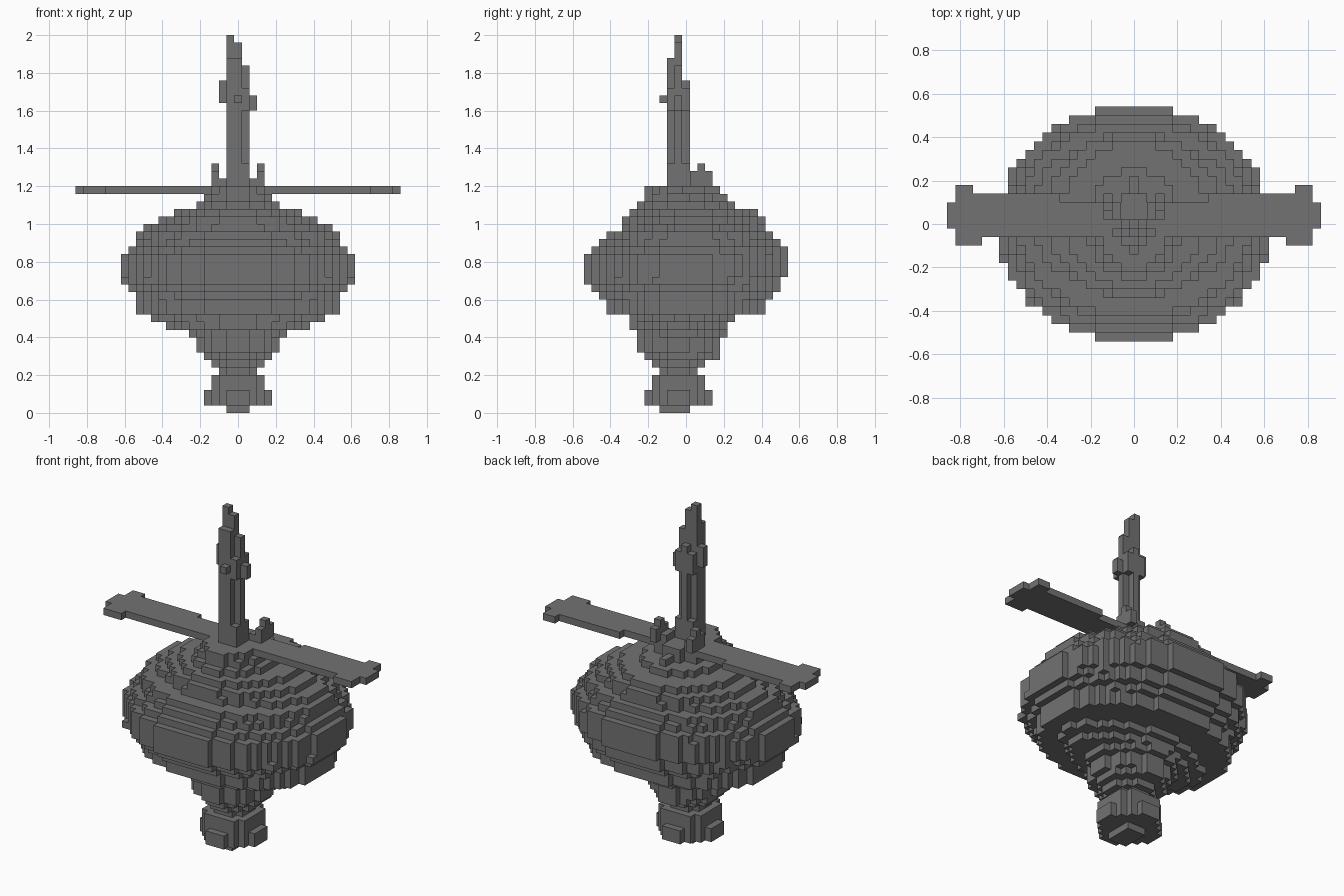
import bpy
from mathutils import Vector

cube = bpy.data.objects.get("Cube")
if cube:
    bpy.data.objects.remove(cube, do_unlink=True)

S = 0.04  # edge length of one block

stone = bpy.data.materials.new("dark grey")
stone.use_nodes = True
GREY = (0.17, 0.17, 0.17, 1)
stone.diffuse_color = GREY
stone.node_tree.nodes["Principled BSDF"].inputs["Base Color"].default_value = GREY


def box(xs, ys, zs):
    """Set of cells in an inclusive block range."""
    return {(x, y, z) for x in range(xs[0], xs[1] + 1)
            for y in range(ys[0], ys[1] + 1) for z in range(zs[0], zs[1] + 1)}


def mirrored(cells):
    return cells | {(-x, y, z) for x, y, z in cells}


def layer(z, half, y0, y1, power):
    """One rounded slice: half-width in x, inclusive range in y."""
    mid, ry, rx = (y0 + y1) / 2, (y1 - y0 + 1) / 2, half + 0.5
    return {(x, y, z) for x in range(-half, half + 1) for y in range(y0, y1 + 1)
            if (abs(x) / rx) ** power + (abs(y - mid) / ry) ** power <= 1}


def build(name, cells):
    """Skin a set of cells, keeping only the outside faces."""
    verts, faces = {}, []
    for cell in sorted(cells):
        for axis in range(3):
            for side in (0, 1):
                near = list(cell)
                near[axis] += 2 * side - 1
                if tuple(near) in cells:
                    continue
                face = []
                for a, b in ((0, 0), (1, 0), (1, 1), (0, 1)):
                    corner = list(cell)
                    corner[axis] += side
                    corner[(axis + 1) % 3] += a
                    corner[(axis + 2) % 3] += b
                    face.append(verts.setdefault(tuple(corner), len(verts)))
                faces.append(face if side else face[::-1])
    points = [Vector((x - 0.5, y - 0.5, z)) * S for x, y, z in verts]
    mesh = bpy.data.meshes.new(name)
    mesh.from_pydata(points, [], faces)
    mesh.materials.append(stone)
    bpy.context.collection.objects.link(bpy.data.objects.new(name, mesh))


# Foot: cross-shaped lobes under a narrower collar
foot = box((-1, 1), (-3, 0), (0, 0))
foot |= box((-4, 4), (-2, 0), (1, 2)) | box((-1, 1), (-5, 3), (1, 2))
foot |= box((-2, 2), (-4, 2), (1, 4)) | box((-3, 3), (-3, 1), (1, 4))
build("foot", foot)

# Bulbous body: half-width, front and back of each slice, from the neck up
slices = [
    (2, -3, 1), (3, -4, 2), (4, -5, 4), (5, -6, 4), (5, -6, 4), (6, -6, 5),
    (9, -7, 5), (11, -7, 6), (13, -10, 10), (13, -10, 10), (13, -11, 11),
    (14, -12, 12), (15, -13, 12), (15, -13, 13), (15, -13, 13), (15, -13, 13),
    (14, -12, 13), (13, -11, 12), (13, -10, 11), (12, -8, 10), (10, -8, 10),
    (8, -7, 9), (5, -6, 6), (4, -5, 3), (3, -5, 3),
]
body = set()
for i, (half, y0, y1) in enumerate(slices):
    power = 1.6 if i < 8 else 2.1 if i < 19 else 1.8
    body |= layer(i + 5, half, y0, y1, power)
body |= box((0, 0), (3, 5), (28, 28))
build("body", body)

# Flat cross blades with flared tips
blades = box((0, 8), (-1, 2), (29, 29)) | box((9, 17), (-1, 3), (29, 29))
blades |= box((18, 18), (-2, 3), (29, 29)) | box((19, 20), (-2, 4), (29, 29))
blades |= box((21, 21), (0, 2), (29, 29))
build("blades", mirrored(blades))

# Small horns behind the mast
horns = box((3, 3), (1, 3), (30, 31)) | box((3, 3), (2, 2), (32, 32))
horns |= box((2, 2), (1, 2), (30, 30))
build("horns", mirrored(horns))

# Mast: solid socket, fluted shaft, knobs and stepped tip
mast = box((-1, 1), (-2, 0), (29, 32))
mast |= box((-1, 1), (-1, -1), (33, 45)) | box((0, 0), (-2, 0), (33, 43))
mast |= box((-1, -1), (-2, -2), (33, 40)) | box((-1, 1), (-2, 0), (40, 42))
mast |= box((-1, 0), (-2, -1), (43, 46)) | box((-1, 0), (-1, -1), (47, 48))
mast |= box((-1, -1), (-1, -1), (47, 49))
mast |= box((-2, -2), (-1, -1), (41, 43)) | box((2, 2), (-1, -1), (40, 41))
mast |= box((0, 0), (-3, -3), (41, 41))
build("mast", mast)
